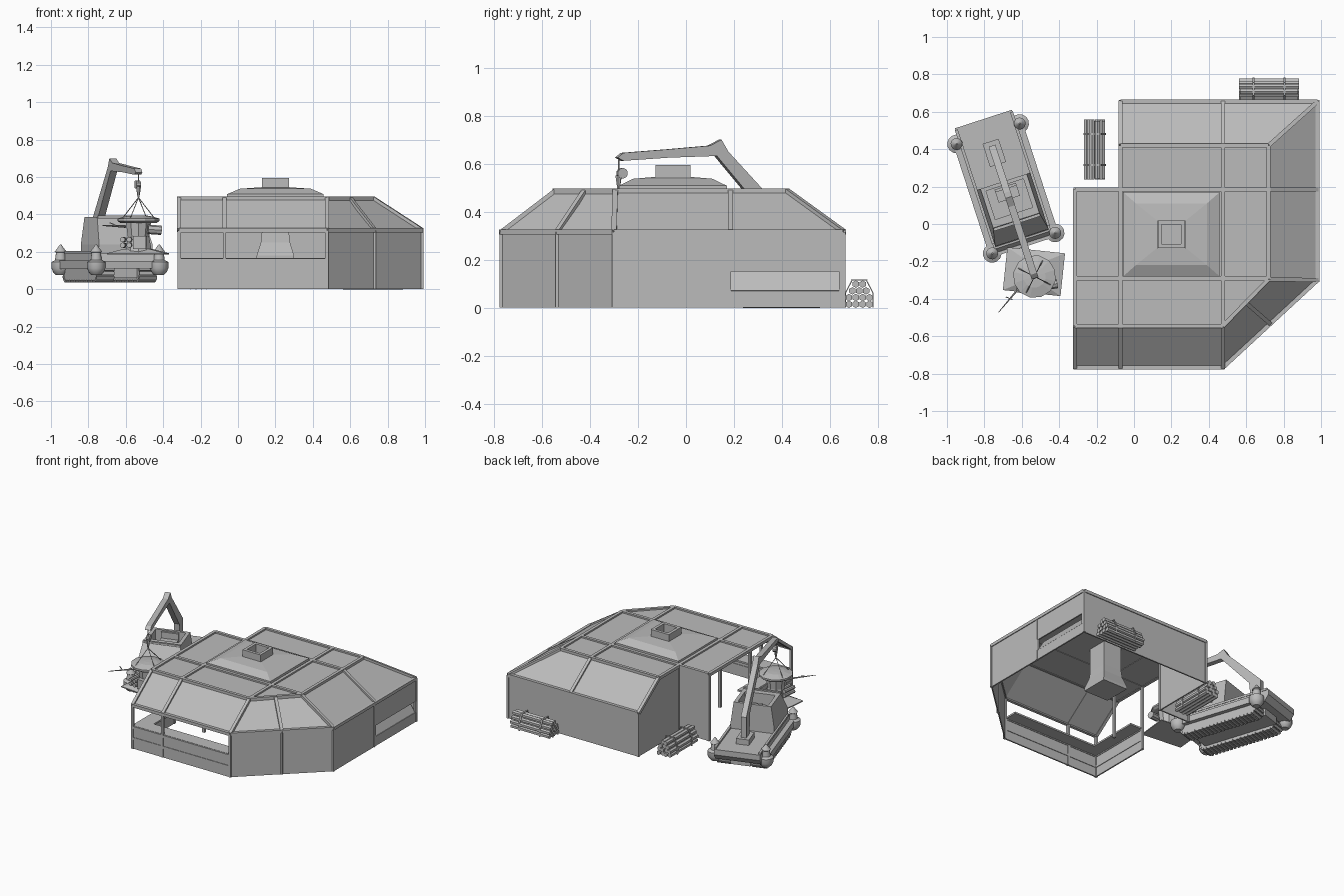
import bpy, bmesh, math
from mathutils import Matrix, Vector

cube = bpy.data.objects.get("Cube")
if cube:
    bpy.data.objects.remove(cube, do_unlink=True)

grey = bpy.data.materials.new("plain grey")
grey.use_nodes = True
grey.diffuse_color = (0.5, 0.5, 0.5, 1)
grey.node_tree.nodes["Principled BSDF"].inputs["Base Color"].default_value = (0.5, 0.5, 0.5, 1)


def finish(name, bm, matrix=None, smooth=False):
    bmesh.ops.recalc_face_normals(bm, faces=bm.faces)
    if matrix:
        bm.transform(matrix)
    mesh = bpy.data.meshes.new(name)
    bm.to_mesh(mesh)
    bm.free()
    mesh.materials.append(grey)
    ob = bpy.data.objects.new(name, mesh)
    bpy.context.collection.objects.link(ob)
    if smooth:
        bpy.ops.object.select_all(action='DESELECT')
        ob.select_set(True)
        bpy.context.view_layer.objects.active = ob
        bpy.ops.object.shade_smooth_by_angle(angle=math.radians(35))
    return ob


def box(bm, centre, size, rot=None):
    m = Matrix.Translation(centre) @ (rot or Matrix()) @ Matrix.Diagonal((*size, 1))
    bmesh.ops.create_cube(bm, size=1, matrix=m)


def bar(bm, a, b, w=0.022, h=None):
    """Box running from a to b."""
    a, b = Vector(a), Vector(b)
    d = b - a
    box(bm, (a + b) / 2, (w, h or w, d.length), d.to_track_quat('Z', 'Y').to_matrix().to_4x4())


def rod(bm, a, b, r, r2=None, n=8):
    a, b = Vector(a), Vector(b)
    d = b - a
    m = Matrix.Translation((a + b) / 2) @ d.to_track_quat('Z', 'Y').to_matrix().to_4x4()
    bmesh.ops.create_cone(bm, cap_ends=True, segments=n, radius1=r,
                          radius2=r if r2 is None else r2, depth=d.length, matrix=m)


def loft(bm, loops, caps=(True, True)):
    rings = [[bm.verts.new(p) for p in loop] for loop in loops]
    n = len(rings[0])
    for r, s in zip(rings, rings[1:]):
        for i in range(n):
            bm.faces.new((r[i], r[(i + 1) % n], s[(i + 1) % n], s[i]))
    for ring, cap in zip((rings[0], rings[-1]), caps):
        if cap:
            bm.faces.new(ring)


def rect(cx, cy, hx, hy, z):
    return [(cx + i * hx, cy + j * hy, z) for i, j in ((-1, -1), (1, -1), (1, 1), (-1, 1))]


def lathe(bm, cx, cy, profile, n=14):
    loft(bm, [[(cx + r * math.cos(t * math.tau / n), cy + r * math.sin(t * math.tau / n), z)
               for t in range(n)] for r, z in profile])


def extrude_yz(bm, outline, x0, x1):
    loft(bm, [[(x, y, z) for y, z in outline] for x in (x0, x1)])


# ---- building: eave corners and matching roof-edge corners
EZ, TZ = 0.315, 0.485
L, LB, F, B, R, NY = -0.315, -0.072, -0.768, 0.655, 0.982, 0.185
eave = [(L, F), (0.475, F), (R, -0.30), (R, B), (LB, B)]
edge = [(L, -0.545), (0.475, -0.545), (0.72, -0.295), (0.72, 0.42), (LB, 0.42)]
low = [(*p, EZ) for p in eave]
top = [(*p, TZ) for p in edge]

# roof slopes and flat top
bm = bmesh.new()
lv = [bm.verts.new(p) for p in low]
tv = [bm.verts.new(p) for p in top]
for i in range(4):
    bm.faces.new((lv[i], lv[i + 1], tv[i + 1], tv[i]))
notch = [bm.verts.new((x, NY, TZ)) for x in (LB, L)]
bm.faces.new(tv + notch)
roof = finish("roof", bm)
mod = roof.modifiers.new("thickness", 'SOLIDIFY')
mod.thickness = 0.008

# solid walls
bm = bmesh.new()


def wall(a, b, z0, z1):
    bar(bm, (*a, (z0 + z1) / 2), (*b, (z0 + z1) / 2), 0.01, z1 - z0) if a[0] == b[0] else \
        loft(bm, [[(p[0], p[1] + o, z) for p, z in ((a, z0), (b, z0), (b, z1), (a, z1))]
                  for o in (-0.005, 0.005)])


def side_wall(x, outline):
    extrude_yz(bm, outline, x - 0.005, x + 0.005)


wall(eave[1], eave[2], 0, EZ)
wall(eave[3], eave[4], 0, EZ)
wall((L, NY), (LB, NY), 0, TZ)
wall(eave[0], eave[1], 0, 0.155)
side_wall(R, [(-0.30, 0), (0.18, 0), (0.18, EZ), (-0.30, EZ)])
side_wall(R, [(0.18, 0.15), (B, 0.15), (B, EZ), (0.18, EZ)])
side_wall(R, [(0.18, 0), (B, 0), (B, 0.07), (0.18, 0.07)])
side_wall(LB, [(NY, 0), (B, 0), (B, EZ), (0.42, TZ), (NY, TZ)])
side_wall(L, [(F, 0), (-0.29, 0), (-0.29, 0.155), (F, 0.155)])
finish("walls", bm)

# tilted hatch inside the slot of the side wall
bm = bmesh.new()
bar(bm, (R, 0.41, 0.07), (R - 0.05, 0.41, 0.15), 0.46, 0.008)
for y in (0.18, 0.645):
    bar(bm, (R, y, 0.07), (R, y, 0.15), 0.014)
finish("side_hatch", bm)

# timber frame: eaves, hips, rafters and posts
bm = bmesh.new()
for pts in (low, top):
    for a, b in zip(pts, pts[1:]):
        bar(bm, a, b)
for a, b in zip(low, top):
    bar(bm, a, b)
for a, b in (((L, -0.545), (L, NY)), ((L, NY), (LB, NY)), ((LB, NY), (LB, 0.42)),
             ((LB, -0.545), (LB, NY)), ((0.475, -0.545), (0.475, 0.42)),
             ((L, -0.29), (0.72, -0.29)), ((LB, NY), (0.72, NY))):
    bar(bm, (*a, TZ), (*b, TZ))
mid_low, mid_top = (0.7285, -0.534, EZ), (0.5975, -0.42, TZ)
for a, b in (((LB, F, EZ), (LB, -0.545, TZ)), ((0.475, B, EZ), (0.475, 0.42, TZ)),
             ((R, NY, EZ), (0.72, NY, TZ)), (mid_low, mid_top)):
    bar(bm, a, b)
for x, y in eave + [(LB, F), (0.7285, -0.534), (R, 0.17)]:
    bar(bm, (x, y, 0), (x, y, EZ), 0.018)
for x, y in ((L, NY), (LB, NY), (L, -0.29), (LB, -0.29)):
    bar(bm, (x, y, 0), (x, y, TZ), 0.018)
finish("frame", bm)

# counter rails and counter top behind the open front
bm = bmesh.new()
for z in (0.075, 0.155):
    bar(bm, (L, F, z), (0.475, F, z), 0.018)
    bar(bm, (L, F, z), (L, -0.29, z), 0.018)
box(bm, (0.08, F + 0.05, 0.16), (0.78, 0.1, 0.012))
box(bm, (L + 0.05, -0.52, 0.16), (0.1, 0.46, 0.012))
finish("counter", bm)

# raised smoke vent with chimney and hanging hood
CX, CY = 0.2, -0.055
bm = bmesh.new()
loft(bm, [rect(CX, CY, hx, hy, z) for hx, hy, z in
          ((0.258, 0.225, 0.48), (0.258, 0.225, 0.508), (0.19, 0.165, 0.537), (0.075, 0.072, 0.545))],
     (False, False))
finish("roof_vent", bm)
bm = bmesh.new()
loft(bm, [rect(CX, CY, h, h, z) for h, z in
          ((0.1, 0.16), (0.1, 0.18), (0.078, 0.25), (0.073, 0.30), (0.073, 0.595),
           (0.052, 0.595), (0.052, 0.53))], (True, True))
finish("chimney_and_hood", bm)


# ---- stacked timber with straps
def log_pile(name, matrix):
    bm = bmesh.new()
    for row, count in enumerate((4, 4, 3, 2)):
        for i in range(count):
            y, z = (i - (count - 1) / 2) * 0.0285, 0.014 + row * 0.028
            e = 0.16 - 0.006 * ((i + row) % 2)
            rod(bm, (-e, y, z), (e, y, z), 0.0155, n=6)
    for x in (-0.083, 0.083):
        for s in (-1, 1):
            bar(bm, (x, s * 0.058, 0), (x, s * 0.058, 0.06), 0.012, 0.004)
            bar(bm, (x, s * 0.058, 0.06), (x, s * 0.03, 0.114), 0.012, 0.004)
        box(bm, (x, 0, 0.115), (0.012, 0.07, 0.004))
    finish(name, bm, matrix)


log_pile("log_pile_back", Matrix.Translation((0.722, 0.722, 0)))
log_pile("log_pile_side", Matrix.Translation((-0.21, 0.398, 0)) @ Matrix.Rotation(math.pi / 2, 4, 'Z'))

# ---- tracked crane carrier, built along its own axis then turned
V = Matrix.Translation((-0.685, 0.19, 0)) @ Matrix.Rotation(math.radians(18), 4, 'Z')

bm = bmesh.new()
extrude_yz(bm, [(-0.28, 0.11), (0.36, 0.11), (0.39, 0.15), (0.39, 0.19), (-0.29, 0.19), (-0.31, 0.15)], -0.16, 0.16)
box(bm, (0, 0.03, 0.09), (0.14, 0.56, 0.06))
for s in (-1, 1):
    bar(bm, (s * 0.177, -0.3, 0.13), (s * 0.177, 0.3, 0.13), 0.035, 0.045)
    bar(bm, (s * 0.155, -0.26, 0.195), (s * 0.155, 0.38, 0.195), 0.016)
bar(bm, (-0.177, -0.31, 0.13), (0.177, -0.31, 0.13), 0.035, 0.04)
finish("hull", bm, V)

# cab with open seat well
bm = bmesh.new()
loft(bm, [rect(0, y, hx, hy, z) for y, hx, hy, z in
          ((-0.12, 0.15, 0.16, 0.19), (-0.118, 0.15, 0.158, 0.24), (-0.07, 0.13, 0.11, 0.385),
           (-0.06, 0.105, 0.08, 0.385), (-0.06, 0.105, 0.08, 0.29))])
box(bm, (0, -0.03, 0.31), (0.12, 0.06, 0.05))
box(bm, (0, 0.005, 0.34), (0.12, 0.015, 0.08))
bar(bm, (-0.13, -0.19, 0.385), (0.13, -0.19, 0.385), 0.016)
finish("cab", bm, V)

# tracks with tread plates round the loop
for side, s in (("left", 1), ("right", -1)):
    bm = bmesh.new()
    half, r, zc = 0.25, 0.042, 0.085
    path = [(c * half + r * math.cos(t), zc + r * math.sin(t))
            for c, start in ((1, -90), (-1, 90)) for t in (math.radians(start + 30 * k) for k in range(7))]
    extrude_yz(bm, path, s * 0.075, s * 0.165)
    for k in range(18):
        y = -half + half * 2 * k / 17
        for z in (zc - r, zc + r):
            box(bm, (s * 0.12, y, z), (0.1, 0.018, 0.014))
    for c, start in ((1, -60), (-1, 120)):
        for k in range(5):
            t = math.radians(start + 30 * k)
            box(bm, (s * 0.12, c * half + r * math.cos(t), zc + r * math.sin(t)), (0.1, 0.014, 0.018),
                Matrix.Rotation(t, 4, 'X'))
    finish(side + "_track", bm, V)

# corner buffers with pointed lamps
bm = bmesh.new()
for sx in (-1, 1):
    for sy in (-1, 1):
        lathe(bm, sx * 0.177, sy * 0.3075, ((0.025, 0.075), (0.04, 0.09), (0.05, 0.112), (0.05, 0.145),
                                          (0.03, 0.155), (0.025, 0.195), (0.032, 0.2), (0.004, 0.238)))
finish("corner_buffers", bm, V, True)

# crane mast and boom
bm = bmesh.new()
extrude_yz(bm, [(0.24, 0.19), (0.24, 0.38), (-0.02, 0.65), (-0.05, 0.70), (-0.10, 0.675), (-0.28, 0.66),
                (-0.48, 0.645), (-0.505, 0.625), (-0.48, 0.612), (-0.28, 0.625), (-0.07, 0.632),
                (0.15, 0.38), (0.17, 0.19)], -0.019, 0.019)
box(bm, (0, 0.2, 0.21), (0.09, 0.13, 0.04))
finish("crane_arm", bm, V)

# cables and hook
TIP = (0, -0.495)
bm = bmesh.new()
rod(bm, (*TIP, 0.62), (*TIP, 0.48), 0.003, n=5)
rod(bm, (-0.012, -0.48, 0.56), (0.012, -0.48, 0.56), 0.022, n=10)
rod(bm, (*TIP, 0.55), (*TIP, 0.49), 0.014, 0.005, 6)
for k in range(4):
    t = math.radians(45 + 90 * k)
    rod(bm, (*TIP, 0.49), (0.1 * math.cos(t), TIP[1] + 0.1 * math.sin(t), 0.375), 0.0025, n=4)
finish("hook_and_cables", bm, V)

# hanging turret: disc, column, base plate, guns and aerial
bm = bmesh.new()
lathe(bm, *TIP, ((0.1, 0.355), (0.115, 0.365), (0.115, 0.378), (0.06, 0.392), (0.02, 0.395)), 12)
lathe(bm, *TIP, ((0.075, 0.2), (0.06, 0.28), (0.07, 0.355)), 10)
finish("turret", bm, V)
T = Matrix.Translation((-0.535, -0.255, 0)) @ Matrix.Rotation(math.radians(-6), 4, 'Z')
bm = bmesh.new()
loft(bm, [rect(0, 0, 0.155, 0.115, 0.185), rect(0, 0, 0.155, 0.115, 0.192), rect(0, 0, 0.07, 0.07, 0.215)])
box(bm, (0.02, -0.08, 0.25), (0.07, 0.06, 0.07))
rod(bm, (0.06, -0.07, 0.32), (0.13, -0.05, 0.315), 0.025)
for x in (-0.07, -0.035):
    for z in (0.235, 0.265):
        rod(bm, (x, -0.02, z), (x, -0.12, z), 0.014)
rod(bm, (-0.06, -0.08, 0.335), (-0.165, -0.235, 0.34), 0.007, 0.002, 6)
bar(bm, (-0.10, -0.16, 0.34), (-0.135, -0.15, 0.355), 0.005)
finish("turret_guns", bm, T)
